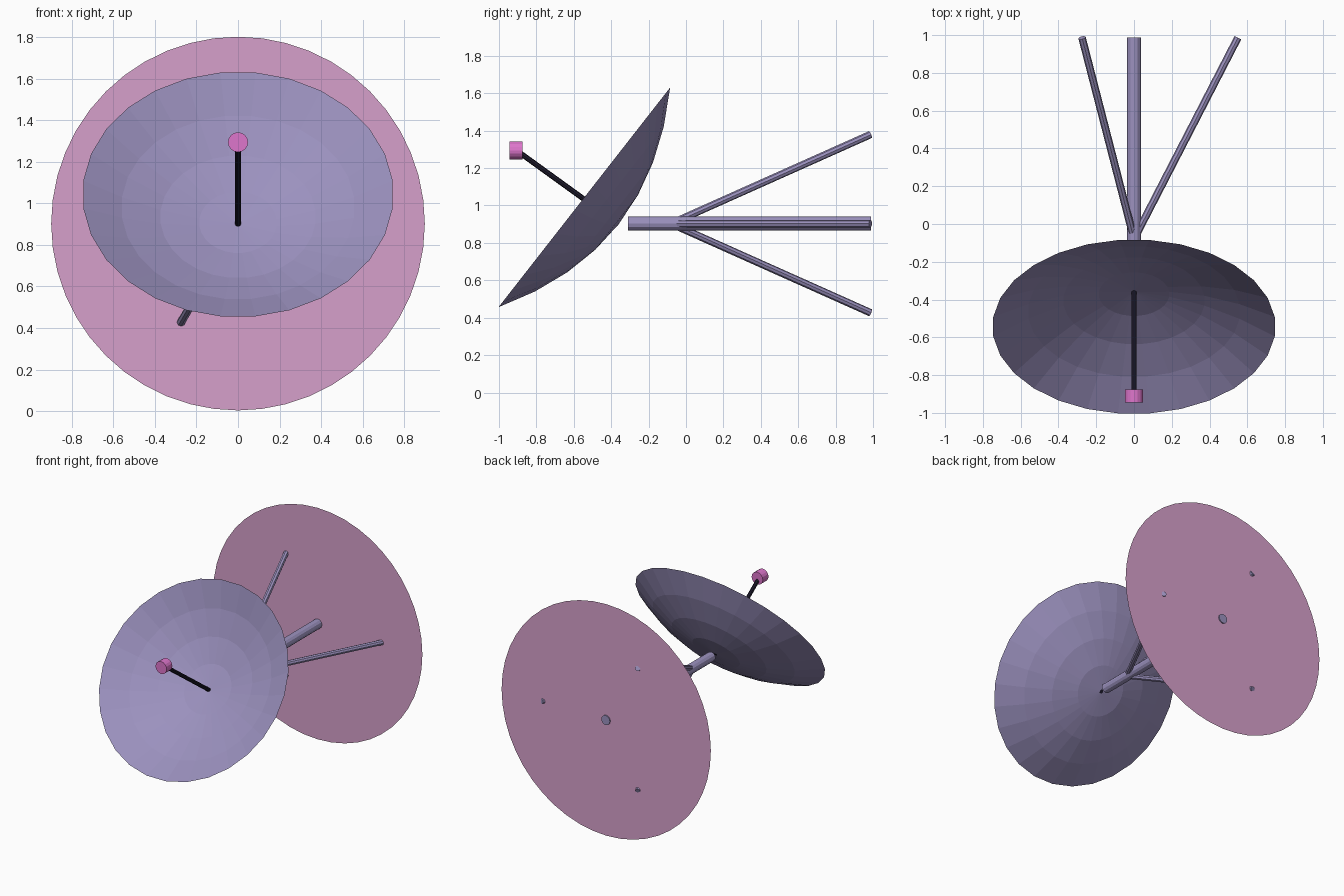
import bpy, bmesh, math
from mathutils import Vector

cube = bpy.data.objects.get("Cube")
if cube:
    bpy.data.objects.remove(cube, do_unlink=True)


def material(name, rgb):
    """Flat material from 8-bit sRGB values."""
    lin = [((c / 255 + 0.055) / 1.055) ** 2.4 for c in rgb] + [1]
    mat = bpy.data.materials.new(name)
    mat.use_nodes = True
    mat.diffuse_color = lin
    mat.node_tree.nodes["Principled BSDF"].inputs["Base Color"].default_value = lin
    return mat


lavender = material("lavender", (155, 145, 190))
pale_pink = material("pale pink", (214, 160, 203))
bright_pink = material("bright pink", (222, 118, 204))
near_black = material("near black", (30, 27, 45))


def add_object(name, bm, mat):
    mesh = bpy.data.meshes.new(name)
    bm.to_mesh(mesh)
    bm.free()
    mesh.materials.append(mat)
    obj = bpy.data.objects.new(name, mesh)
    bpy.context.collection.objects.link(obj)
    return obj


def rod(name, start, end, radius, sides, mat):
    """Capped cylinder between two points."""
    start, end = Vector(start), Vector(end)
    bm = bmesh.new()
    bmesh.ops.create_cone(bm, cap_ends=True, segments=sides, radius1=radius,
                          radius2=radius, depth=(end - start).length)
    obj = add_object(name, bm, mat)
    obj.location = (start + end) / 2
    obj.rotation_euler = (end - start).to_track_quat('Z', 'Y').to_euler()
    return obj


HUB_Z = 0.903

# Mounting plate: a thin flat disc standing upright at the back
bm = bmesh.new()
bmesh.ops.create_circle(bm, cap_ends=True, segments=48, radius=0.9)
plate = add_object("mounting_plate", bm, pale_pink)
plate.location = (0, 0.98, HUB_Z)
plate.rotation_euler = (math.radians(90), 0, 0)

# Central mast and three spreading struts
rod("central_mast", (0, -0.31, HUB_Z), (0, 0.988, HUB_Z), 0.037, 12, lavender)
for i in range(3):
    a = math.radians(120 * i)
    rod(f"strut_{i + 1}", (0, -0.08, HUB_Z),
        (0.55 * math.cos(a), 0.986, HUB_Z + 0.55 * math.sin(a)), 0.02, 8, lavender)

# Dish: shallow parabolic bowl of evenly spaced rings, tilted upward
SIDES, RINGS, RADIUS, DEPTH = 28, 4, 0.75, 0.233
bm = bmesh.new()
centre = bm.verts.new((0, 0, 0))
previous = None
for k in range(1, RINGS + 1):
    t = k / RINGS
    ring = []
    for s in range(SIDES):
        a = 2 * math.pi * (s + 0.5) / SIDES
        ring.append(bm.verts.new((RADIUS * t * math.cos(a),
                                  RADIUS * t * math.sin(a), DEPTH * t * t)))
    for s in range(SIDES):
        n = (s + 1) % SIDES
        if previous:
            bm.faces.new((previous[s], ring[s], ring[n], previous[n]))
        else:
            bm.faces.new((centre, ring[s], ring[n]))
    previous = ring
dish = add_object("dish", bm, lavender)
dish.location = (0, -0.36, 0.9)
dish.rotation_euler = (math.radians(52), 0, 0)

# Feed arm and feed horn in front of the dish
rod("feed_arm", (0, -0.36, 0.9), (0, -0.9, 1.29), 0.0145, 8, near_black)
rod("feed_horn", (0, -0.945, 1.295), (0, -0.875, 1.295), 0.048, 16, bright_pink)
